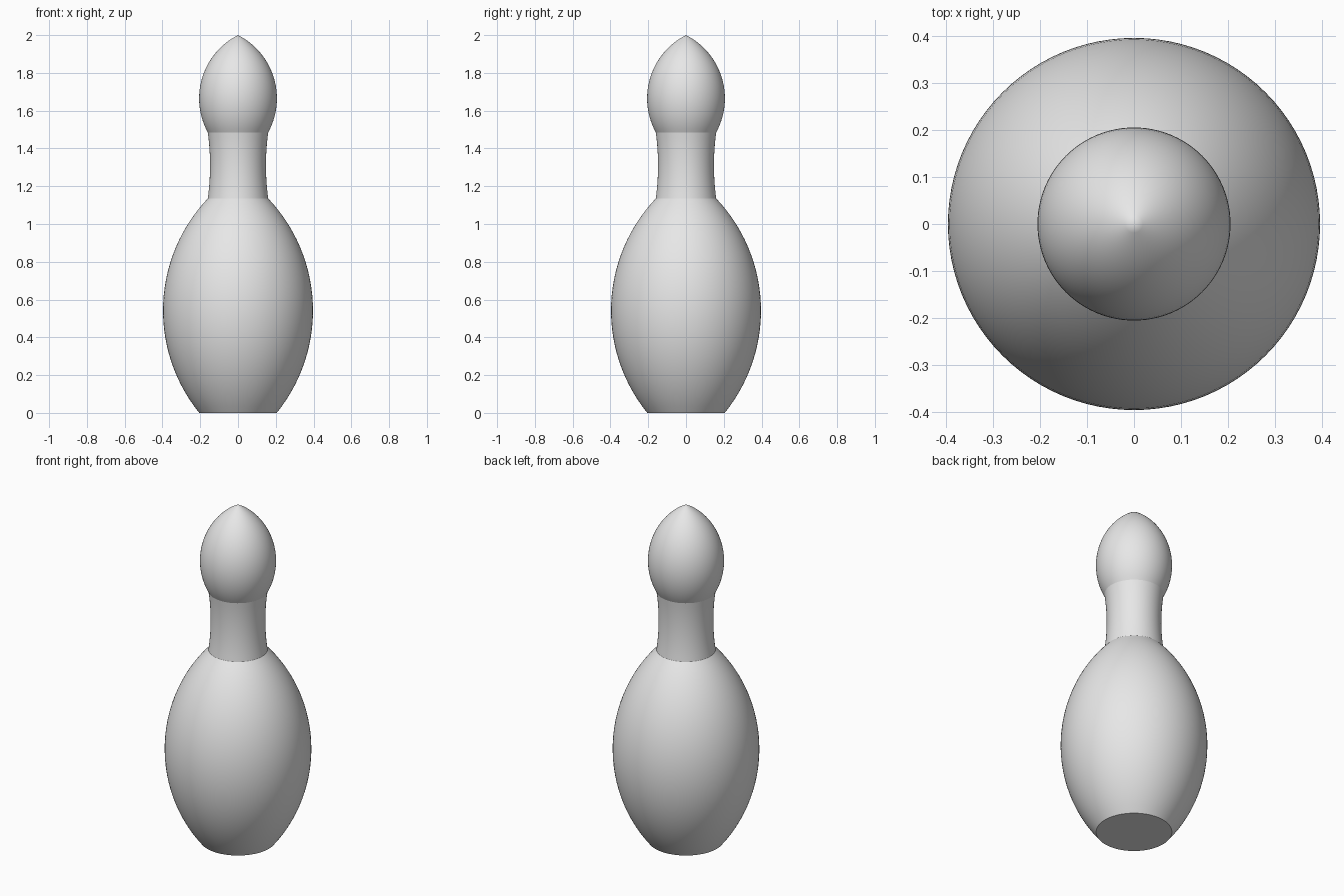
import bpy, bmesh, math
from mathutils import Vector

if "Cube" in bpy.data.objects:
    bpy.data.objects.remove(bpy.data.objects["Cube"])

SEGMENTS = 96


def arc(a, mid, b, steps):
    """Points (radius, height) on the circular arc from a through mid to b."""
    a, mid, b = Vector(a), Vector(mid), Vector(b)
    d = 2 * (a.x * (mid.y - b.y) + mid.x * (b.y - a.y) + b.x * (a.y - mid.y))
    aa, mm, bb = a.dot(a), mid.dot(mid), b.dot(b)
    centre = Vector((
        (aa * (mid.y - b.y) + mm * (b.y - a.y) + bb * (a.y - mid.y)) / d,
        (aa * (b.x - mid.x) + mm * (a.x - b.x) + bb * (mid.x - a.x)) / d))
    start = a - centre
    sweep = -start.angle_signed(b - centre)  # angle_signed is clockwise
    points = []
    for i in range(steps + 1):
        t = sweep * i / steps
        c, s = math.cos(t), math.sin(t)
        points.append(centre + Vector((start.x * c - start.y * s,
                                       start.x * s + start.y * c)))
    return points


# Profile: bulging belly, waisted neck, pointed head
base, shoulder, collar, tip = (0.205, 0), (0.16, 1.135), (0.16, 1.485), (0, 2)
profile = arc(base, (0.397, 0.54), shoulder, 28)
profile += arc(shoulder, (0.148, 1.31), collar, 12)[1:]
profile += arc(collar, (0.206, 1.665), tip, 28)[1:]

# Pin: profile turned about the z axis, with a flat foot
bm = bmesh.new()
verts = [bm.verts.new((max(p.x, 0), 0, p.y)) for p in profile]
foot = bm.verts.new((0, 0, 0))
chain = [foot] + verts
edges = [bm.edges.new(pair) for pair in zip(chain, chain[1:])]
bmesh.ops.spin(bm, geom=chain + edges, cent=(0, 0, 0), axis=(0, 0, 1),
               angle=math.tau, steps=SEGMENTS, use_duplicate=False)
bmesh.ops.remove_doubles(bm, verts=bm.verts[:], dist=0.0005)
bmesh.ops.recalc_face_normals(bm, faces=bm.faces[:])
mesh = bpy.data.meshes.new("pin")
bm.to_mesh(mesh)
bm.free()
pin = bpy.data.objects.new("pin", mesh)
bpy.context.collection.objects.link(pin)

# Plain grey finish
grey = bpy.data.materials.new("light grey")
grey.use_nodes = True
colour = (0.8, 0.8, 0.8, 1)
grey.diffuse_color = colour
grey.node_tree.nodes["Principled BSDF"].inputs["Base Color"].default_value = colour
mesh.materials.append(grey)

# Smooth curves with crisp creases at the neck and foot
bpy.ops.object.select_all(action="DESELECT")
pin.select_set(True)
bpy.context.view_layer.objects.active = pin
bpy.ops.object.shade_smooth_by_angle(angle=math.radians(14))
